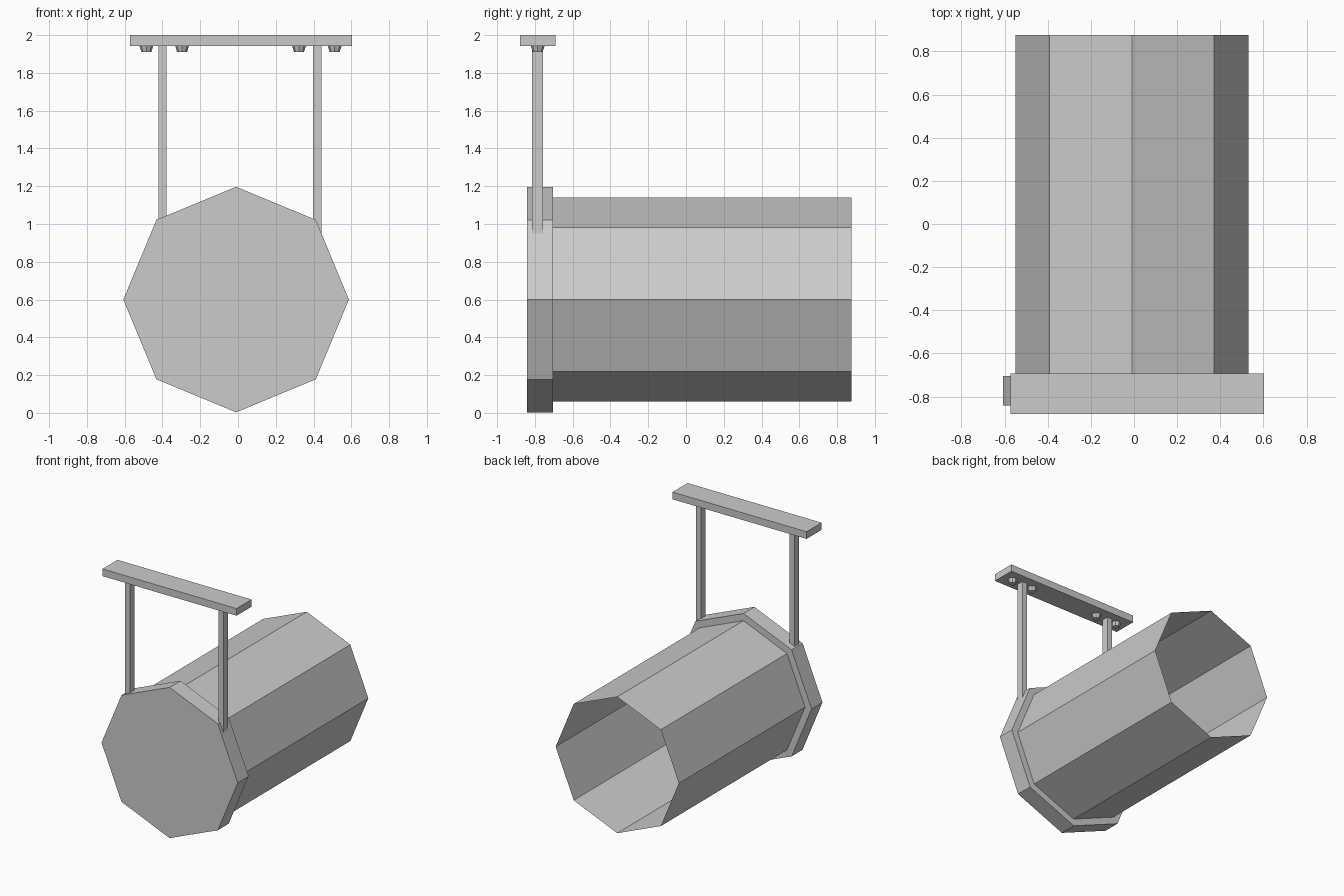
import bpy, bmesh, math
from mathutils import Matrix, Vector

if "Cube" in bpy.data.objects:
    bpy.data.objects.remove(bpy.data.objects["Cube"], do_unlink=True)

grey = bpy.data.materials.new("plain grey")
COLOUR = (0.6, 0.6, 0.6, 1)
grey.diffuse_color = COLOUR
grey.use_nodes = True
grey.node_tree.nodes["Principled BSDF"].inputs["Base Color"].default_value = COLOUR


def finish(name, bm):
    mesh = bpy.data.meshes.new(name)
    bm.to_mesh(mesh)
    bm.free()
    mesh.materials.append(grey)
    obj = bpy.data.objects.new(name, mesh)
    bpy.context.collection.objects.link(obj)
    return obj


def box(name, low, high):
    low, high = Vector(low), Vector(high)
    bm = bmesh.new()
    bmesh.ops.create_cube(bm, size=1)
    bmesh.ops.scale(bm, vec=high - low, verts=bm.verts)
    bmesh.ops.translate(bm, vec=(low + high) / 2, verts=bm.verts)
    return finish(name, bm)


def octagon_barrel(name, radius, y0, y1, capped):
    # Eight-sided prism lying along y, with a corner at the top
    bm = bmesh.new()
    bmesh.ops.create_cone(bm, cap_ends=capped, segments=8,
                          radius1=radius, radius2=radius, depth=y1 - y0)
    place = Matrix.Translation((-0.01, (y0 + y1) / 2, 0.6))
    bm.transform(place @ Matrix.Rotation(math.pi / 2, 4, "X"))
    return finish(name, bm)


# Hollow body, open at the back, and the front lid
octagon_barrel("body_tube", 0.54, -0.705, 0.875, False)
octagon_barrel("front_lid", 0.597, -0.842, -0.705, True)

# Crossbar on two posts
box("crossbar", (-0.572, -0.88, 1.943), (0.603, -0.692, 2.0))
for side, x in (("right", -0.4), ("left", 0.42)):
    box(side + "_post", (x - 0.022, -0.815, 0.93), (x + 0.022, -0.757, 1.95))

# Tapered studs under the crossbar
for i, x in enumerate((-0.485, -0.296, 0.323, 0.512)):
    bm = bmesh.new()
    bmesh.ops.create_cone(bm, cap_ends=True, segments=8,
                          radius1=0.026, radius2=0.037, depth=0.034)
    bmesh.ops.translate(bm, vec=(x, -0.785, 1.927), verts=bm.verts)
    finish("stud_%d" % (i + 1), bm)
